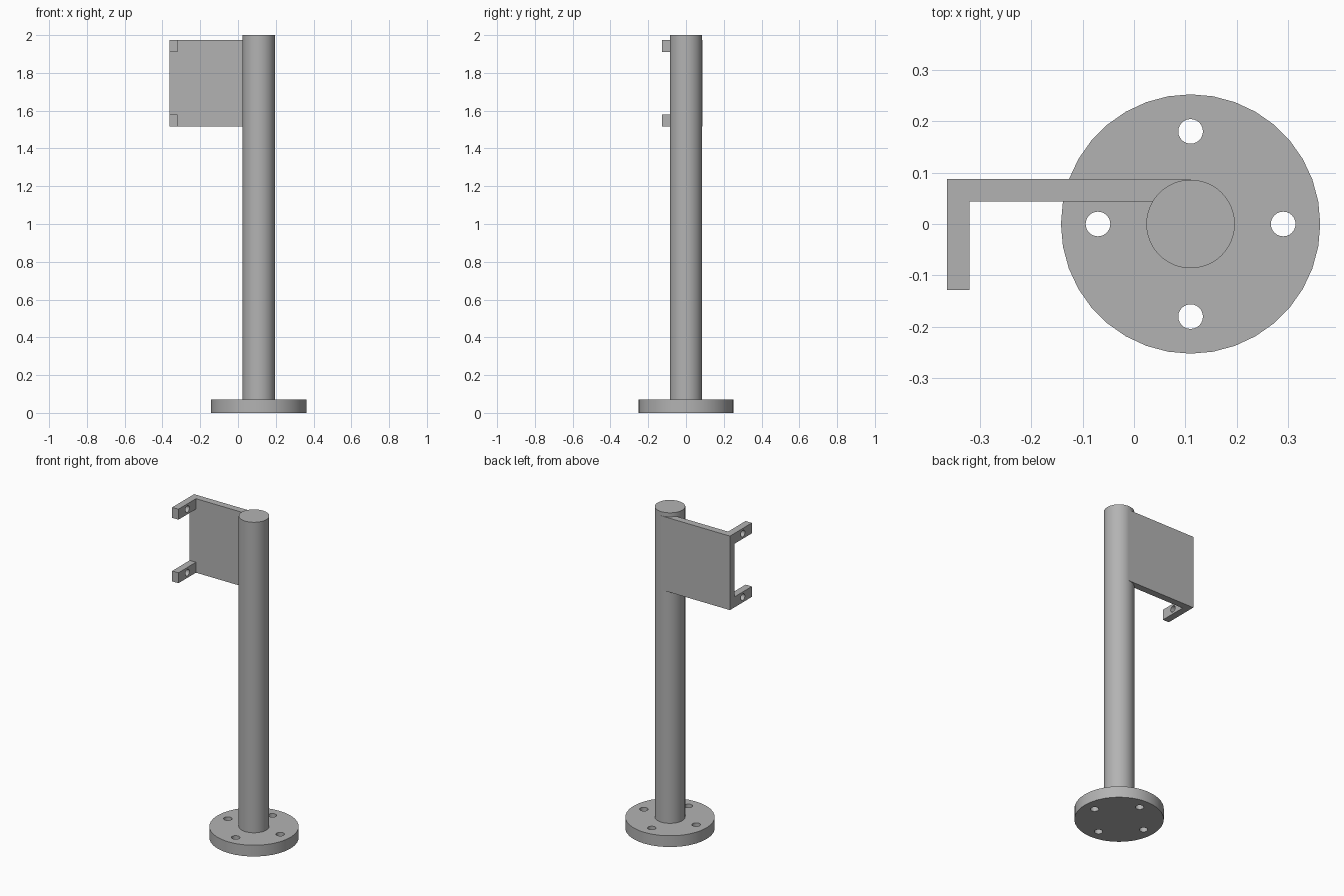
import bpy
import bmesh
import math
from mathutils import Matrix, Vector

if "Cube" in bpy.data.objects:
    bpy.data.objects.remove(bpy.data.objects["Cube"], do_unlink=True)

AXIS_X = 0.11      # centre line of the post
POST_R = 0.086
FLANGE_H = 0.07

steel = bpy.data.materials.new("grey_steel")
steel.use_nodes = True
steel.diffuse_color = (0.45, 0.45, 0.45, 1)
steel.node_tree.nodes["Principled BSDF"].inputs["Base Color"].default_value = (0.45, 0.45, 0.45, 1)


def finish(name, bm):
    bmesh.ops.recalc_face_normals(bm, faces=bm.faces)
    mesh = bpy.data.meshes.new(name)
    bm.to_mesh(mesh)
    bm.free()
    mesh.materials.append(steel)
    obj = bpy.data.objects.new(name, mesh)
    bpy.context.collection.objects.link(obj)
    return obj


def add_cylinder(bm, center, radius, depth, segments, along_x=False):
    turn = Matrix.Rotation(math.pi / 2, 4, 'Y') if along_x else Matrix()
    bmesh.ops.create_cone(bm, cap_ends=True, segments=segments, radius1=radius, radius2=radius,
                          depth=depth, matrix=Matrix.Translation(center) @ turn)


def add_box(bm, low, high):
    low, high = Vector(low), Vector(high)
    bmesh.ops.create_cube(bm, size=1, matrix=Matrix.Translation((low + high) / 2)
                          @ Matrix.Diagonal((*(high - low), 1)))


def cut(obj, cutter):
    cutter.hide_render = True
    mod = obj.modifiers.new("cut", 'BOOLEAN')
    mod.operation = 'DIFFERENCE'
    mod.solver = 'EXACT'
    mod.object = cutter
    bpy.context.view_layer.objects.active = obj
    bpy.ops.object.modifier_apply(modifier=mod.name)
    bpy.data.objects.remove(cutter, do_unlink=True)


def smooth(obj):
    bpy.ops.object.select_all(action='DESELECT')
    obj.select_set(True)
    bpy.context.view_layer.objects.active = obj
    bpy.ops.object.shade_smooth_by_angle(angle=math.radians(30))


# Base flange with four bolt holes
bm = bmesh.new()
add_cylinder(bm, (AXIS_X, 0, FLANGE_H / 2), 0.252, FLANGE_H, 36)
flange = finish("base_flange", bm)
bm = bmesh.new()
for i in range(4):
    a = i * math.pi / 2
    add_cylinder(bm, (AXIS_X + 0.18 * math.cos(a), 0.18 * math.sin(a), FLANGE_H / 2), 0.024, 0.2, 24)
cut(flange, finish("bolt_hole_cutter", bm))

# Post
bm = bmesh.new()
add_cylinder(bm, (AXIS_X, 0, 1 + FLANGE_H / 2), POST_R, 2 - FLANGE_H, 48)
post = finish("post", bm)

# Side bracket: L profile extruded upwards
left, inner, back, front = -0.363, -0.32, 0.087, -0.128
bottom, top, tab = 1.515, 1.975, 0.065
plate_front = 0.044
profile = [(left, back), (left, front), (inner, front), (inner, plate_front),
           (AXIS_X, plate_front), (AXIS_X, back)]
bm = bmesh.new()
face = bm.faces.new([bm.verts.new((x, y, bottom)) for x, y in profile])
ext = bmesh.ops.extrude_face_region(bm, geom=[face])
bmesh.ops.translate(bm, vec=(0, 0, top - bottom),
                    verts=[v for v in ext["geom"] if isinstance(v, bmesh.types.BMVert)])
bracket = finish("side_bracket", bm)

# Open the flange of the bracket into two tabs, each with a screw hole
bm = bmesh.new()
add_box(bm, (left - 0.1, front - 0.1, bottom + tab), (inner + 0.1, plate_front, top - tab))
for z in (bottom + tab / 2, top - tab / 2):
    add_cylinder(bm, ((left + inner) / 2, -0.04, z), 0.02, 0.1, 24, along_x=True)
cut(bracket, finish("tab_cutter", bm))

for obj in (flange, post, bracket):
    smooth(obj)
